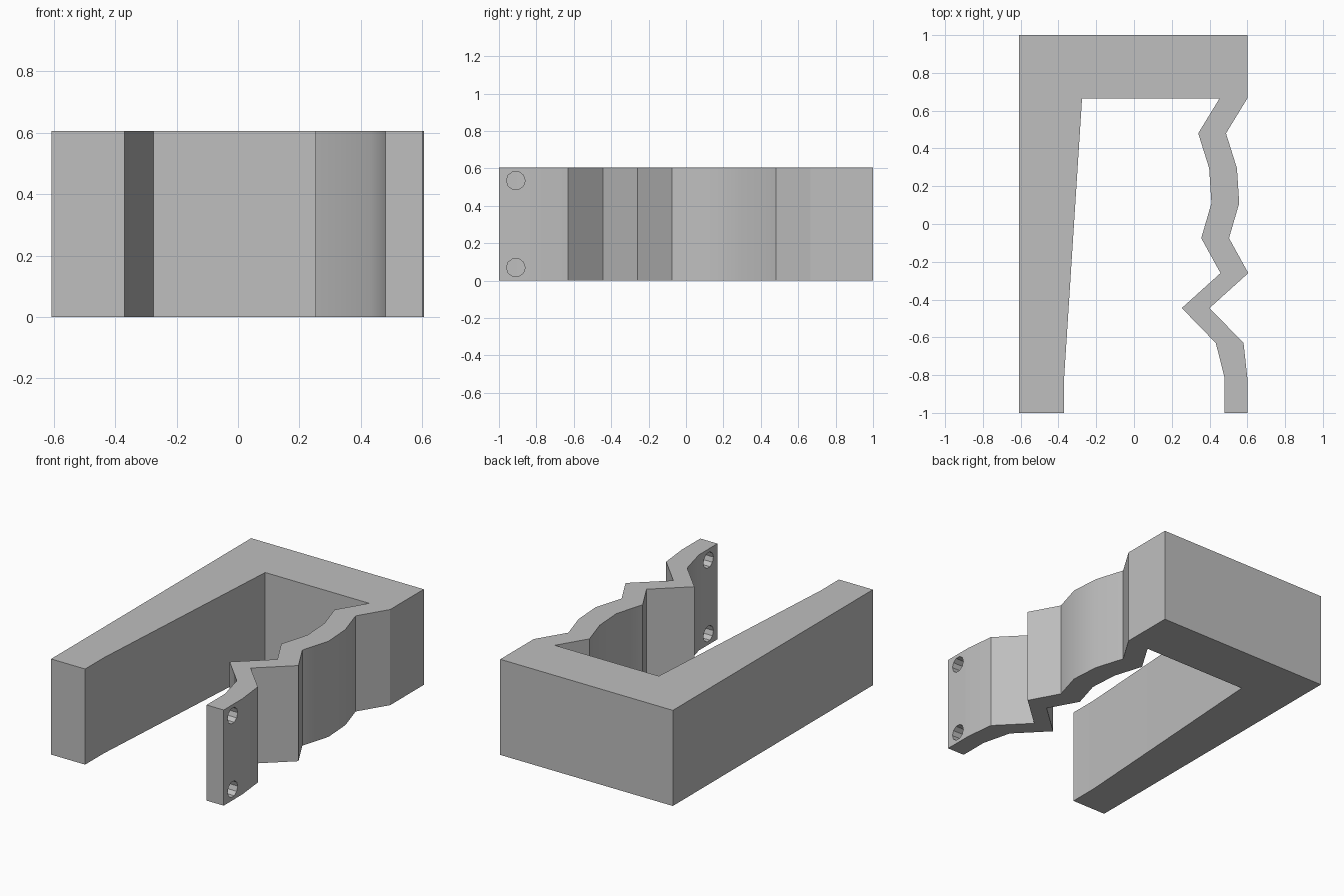
import bpy
import bmesh
import math

HEIGHT = 0.605

cube = bpy.data.objects.get("Cube")
if cube:
    bpy.data.objects.remove(cube, do_unlink=True)

grey = bpy.data.materials.new("plain_grey")
grey.use_nodes = True
colour = (0.52, 0.52, 0.52, 1.0)
grey.diffuse_color = colour
grey.node_tree.nodes["Principled BSDF"].inputs["Base Color"].default_value = colour


def extrude_outline(name, points, height):
    """Extrude a closed outline in the ground plane straight up."""
    bm = bmesh.new()
    base = bm.faces.new([bm.verts.new((x, y, 0)) for x, y in points])
    top = bmesh.ops.extrude_face_region(bm, geom=[base])["geom"]
    for item in top:
        if isinstance(item, bmesh.types.BMVert):
            item.co.z = height
    bmesh.ops.recalc_face_normals(bm, faces=bm.faces)
    mesh = bpy.data.meshes.new(name)
    bm.to_mesh(mesh)
    bm.free()
    mesh.materials.append(grey)
    obj = bpy.data.objects.new(name, mesh)
    bpy.context.collection.objects.link(obj)
    return obj


# Zigzag grip: outer edge from back to front, plus wall thickness
zigzag = [(0.6, 0.665), (0.487, 0.48), (0.545, 0.295), (0.557, 0.11),
          (0.503, -0.075), (0.605, -0.26), (0.4, -0.445), (0.58, -0.63),
          (0.6, -0.815), (0.6, -1)]
walls = [0.147] * 8 + [0.12] * 2
inner = [(x - wall, y) for (x, y), wall in zip(zigzag, walls)]

# Back bar and tapered straight arm
back_and_arm = [(-0.275, 0.665), (-0.37, -0.815), (-0.37, -1), (-0.608, -1), (-0.608, 1), (0.6, 1)]

body = extrude_outline("bracket_body", zigzag + inner[::-1] + back_and_arm, HEIGHT)

# Two fixing holes through the free end of the grip
for z in (0.07, 0.535):
    bpy.ops.mesh.primitive_cylinder_add(vertices=10, radius=0.05, depth=0.4,
                                        location=(0.54, -0.91, z),
                                        rotation=(0, math.pi / 2, 0))
    cutter = bpy.context.object
    cutter.name = "hole_cutter"
    cutter.hide_render = True
    cutter.data.materials.append(grey)
    cut = body.modifiers.new("hole", "BOOLEAN")
    cut.operation = "DIFFERENCE"
    cut.solver = "EXACT"
    cut.object = cutter
    bpy.ops.object.select_all(action="DESELECT")
    body.select_set(True)
    bpy.context.view_layer.objects.active = body
    bpy.ops.object.modifier_apply(modifier=cut.name)
    bpy.data.objects.remove(cutter, do_unlink=True)

# Soften only the shallow bends
bpy.ops.object.shade_smooth_by_angle(angle=math.radians(30))
